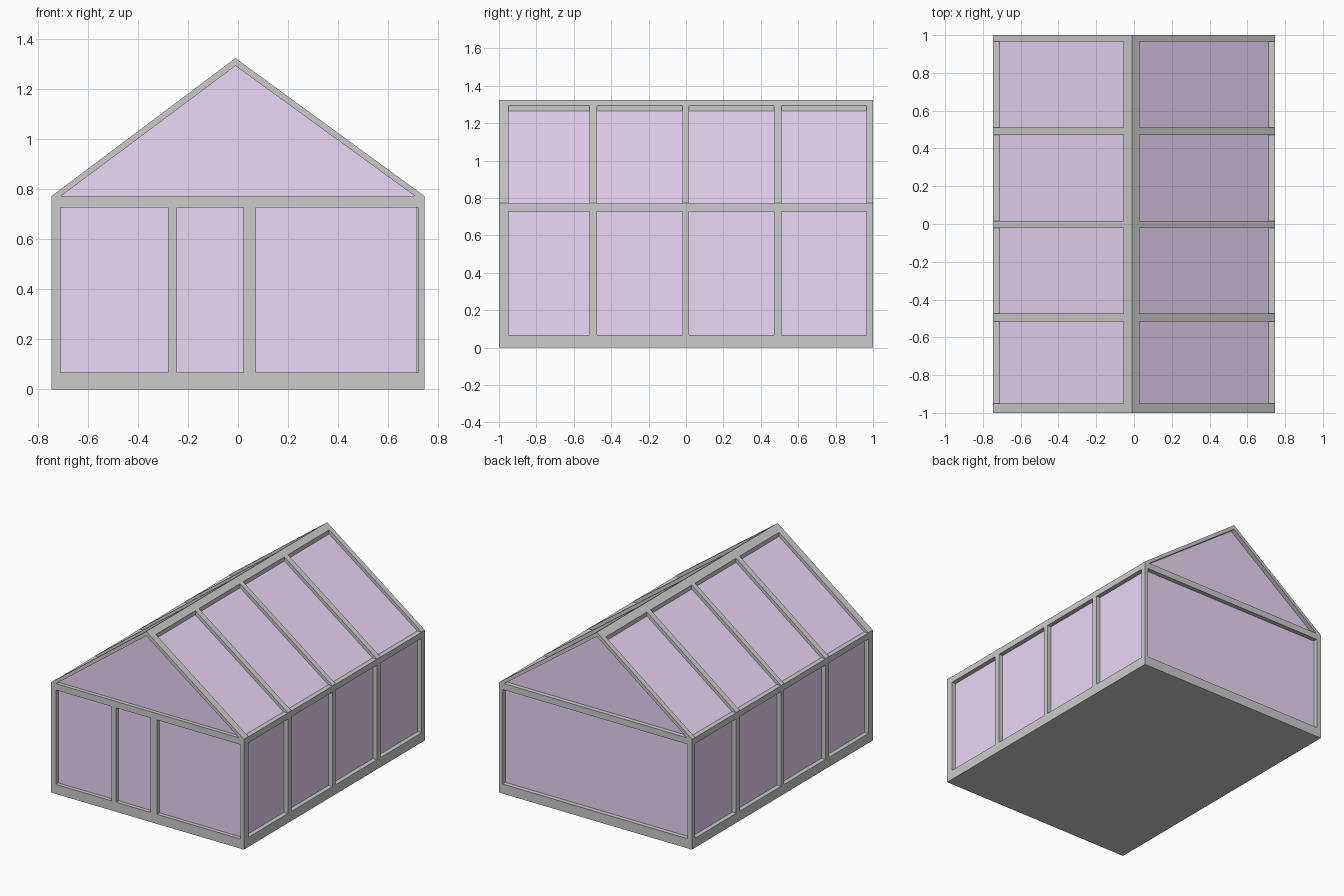
import bpy
import bmesh

if "Cube" in bpy.data.objects:
    bpy.data.objects.remove(bpy.data.objects["Cube"])

RIDGE_X = -0.01


def mesh_from_prisms(name, prisms):
    """Build one object from (xz profile, y0, y1) prisms."""
    bm = bmesh.new()
    for profile, y0, y1 in prisms:
        front = [bm.verts.new((x, y0, z)) for x, z in profile]
        back = [bm.verts.new((x, y1, z)) for x, z in profile]
        bm.faces.new(front)
        bm.faces.new(back[::-1])
        n = len(profile)
        for i in range(n):
            j = (i + 1) % n
            bm.faces.new((front[j], front[i], back[i], back[j]))
    bmesh.ops.recalc_face_normals(bm, faces=bm.faces[:])
    mesh = bpy.data.meshes.new(name)
    bm.to_mesh(mesh)
    bm.free()
    obj = bpy.data.objects.new(name, mesh)
    bpy.context.collection.objects.link(obj)
    return obj


def rect(x0, x1, z0, z1):
    return [(x0, z0), (x1, z0), (x1, z1), (x0, z1)]


def house(half, base, eave, ridge):
    return [(-half, base), (half, base), (half, eave), (RIDGE_X, ridge), (-half, eave)]


def subtract(target, cutter):
    mod = target.modifiers.new("cut", 'BOOLEAN')
    mod.operation = 'DIFFERENCE'
    mod.solver = 'EXACT'
    mod.object = cutter
    bpy.ops.object.select_all(action='DESELECT')
    bpy.context.view_layer.objects.active = target
    target.select_set(True)
    bpy.ops.object.modifier_apply(modifier=mod.name)


# Outer frame volume and the glass house nested inside it
frame = mesh_from_prisms("frame", [(house(0.746, 0.0, 0.772, 1.324), -1.0, 1.0)])
glass = mesh_from_prisms("glass_panes", [(house(0.715, 0.02, 0.768, 1.295), -0.973, 0.969)])

# Window openings: four bays shared by side walls and both roof slopes
openings = []
for y0, y1 in [(-0.95, -0.515), (-0.475, -0.02), (0.015, 0.47), (0.51, 0.965)]:
    openings.append((rect(-1.0, 1.0, 0.067, 0.728), y0, y1))
    openings.append((rect(-1.0, -0.055, 0.77, 1.5), y0, y1))
    openings.append((rect(0.03, 1.0, 0.77, 1.5), y0, y1))

# Front wall bays, with the narrow door bay in the middle
for x0, x1 in [(-0.71, -0.28), (-0.244, 0.022), (0.072, 0.72)]:
    openings.append((rect(max(x0, -0.71), min(x1, 0.72), 0.067, 0.727), -1.1, -0.955))

# Single wide back pane and the two gables
openings.append((rect(-0.712, 0.72, 0.067, 0.728), 0.966, 1.1))
gable = [(-0.708, 0.772), (0.708, 0.772), (RIDGE_X, 1.293)]
openings.append((gable, -1.1, -0.955))
openings.append((gable, 0.966, 1.1))

# Hollow out the frame and cut the openings
cutter = mesh_from_prisms("opening_cutter", openings)
cutter.hide_render = True
subtract(frame, glass)
subtract(frame, cutter)
bpy.data.objects.remove(cutter, do_unlink=True)

# Tinted glass
tint = bpy.data.materials.new("tinted_glass")
tint.diffuse_color = (0.84, 0.68, 0.92, 1.0)
tint.use_nodes = True
tint.node_tree.nodes["Principled BSDF"].inputs["Base Color"].default_value = tint.diffuse_color
glass.data.materials.append(tint)
